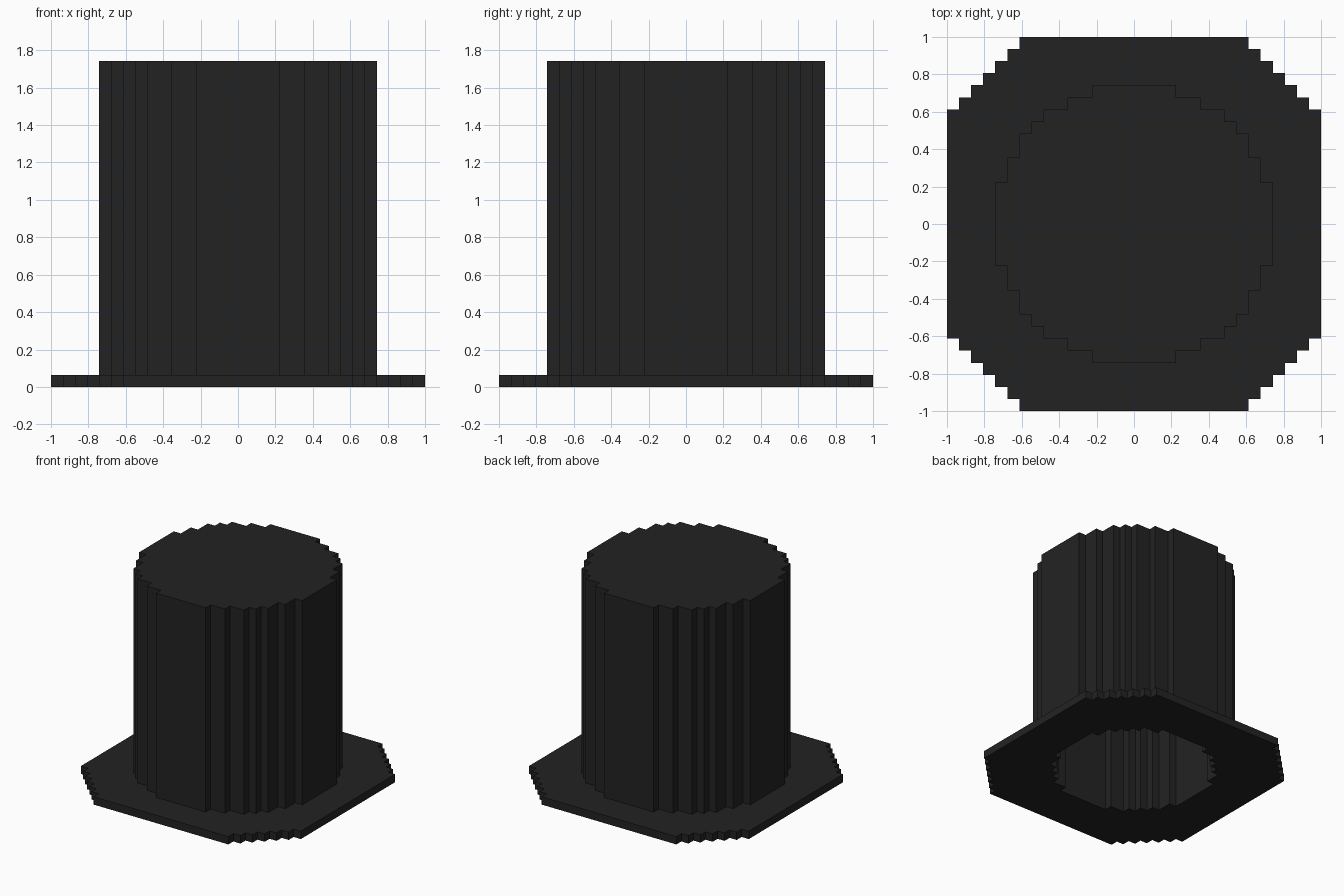
import bpy
import bmesh

default = bpy.data.objects.get("Cube")
if default:
    bpy.data.objects.remove(default, do_unlink=True)

CELL = 2 / 31          # size of one block
HEIGHT = 27            # total height in blocks
CEILING = 26           # underside of the crown's top

felt = bpy.data.materials.new("black_felt")
felt.use_nodes = True
colour = (0.0165, 0.0165, 0.0165, 1)
felt.diffuse_color = colour
felt.node_tree.nodes["Principled BSDF"].inputs["Base Color"].default_value = colour


def outline(radius, inside):
    """Stepped outline of all blocks that pass the test, symmetric in four quarters."""
    quarter, previous = [], None
    for row in range(radius, -1, -1):
        width = max(i for i in range(radius + 1) if inside(i, row)) + 0.5
        if width != previous:
            if previous is not None:
                quarter.append((previous, row + 0.5))
            quarter.append((width, row + 0.5))
        previous = width
    points = []
    for _ in range(4):
        points += quarter
        quarter = [(y, -x) for x, y in quarter]
    return points


def disc(radius):
    return outline(radius, lambda i, j: i * i + j * j <= (radius + 0.5) ** 2)


def ring(bm, points, z):
    verts = [bm.verts.new((x * CELL, y * CELL, z * CELL)) for x, y in points]
    edges = [bm.edges.new((a, b)) for a, b in zip(verts, verts[1:] + verts[:1])]
    return verts, edges


def wall(bm, low, high):
    a, b = low[0], high[0]
    for i in range(len(a)):
        k = (i + 1) % len(a)
        bm.faces.new((a[i], a[k], b[k], b[i]))


def fill_between(bm, outer, inner):
    bmesh.ops.triangle_fill(bm, use_beauty=True, use_dissolve=False,
                            edges=outer[1] + inner[1])


def finish(bm, name):
    bmesh.ops.recalc_face_normals(bm, faces=bm.faces[:])
    mesh = bpy.data.meshes.new(name)
    bm.to_mesh(mesh)
    bm.free()
    mesh.materials.append(felt)
    bpy.context.collection.objects.link(bpy.data.objects.new(name, mesh))


crown_outline = disc(11)
opening_outline = disc(9)
brim_outline = outline(15, lambda i, j: i + j <= 24)

# Brim: flat stepped octagon with a round opening
bm = bmesh.new()
outer = [ring(bm, brim_outline, z) for z in (0, 1)]
inner = [ring(bm, opening_outline, z) for z in (0, 1)]
wall(bm, *outer)
wall(bm, *inner)
for o, i in zip(outer, inner):
    fill_between(bm, o, i)
finish(bm, "brim")

# Crown: hollow stepped cylinder, open at the bottom
bm = bmesh.new()
outer = [ring(bm, crown_outline, z) for z in (1, HEIGHT)]
inner = [ring(bm, opening_outline, z) for z in (1, CEILING)]
wall(bm, *outer)
wall(bm, *inner)
fill_between(bm, outer[0], inner[0])
bm.faces.new(outer[1][0])
bm.faces.new(inner[1][0])
finish(bm, "crown")
